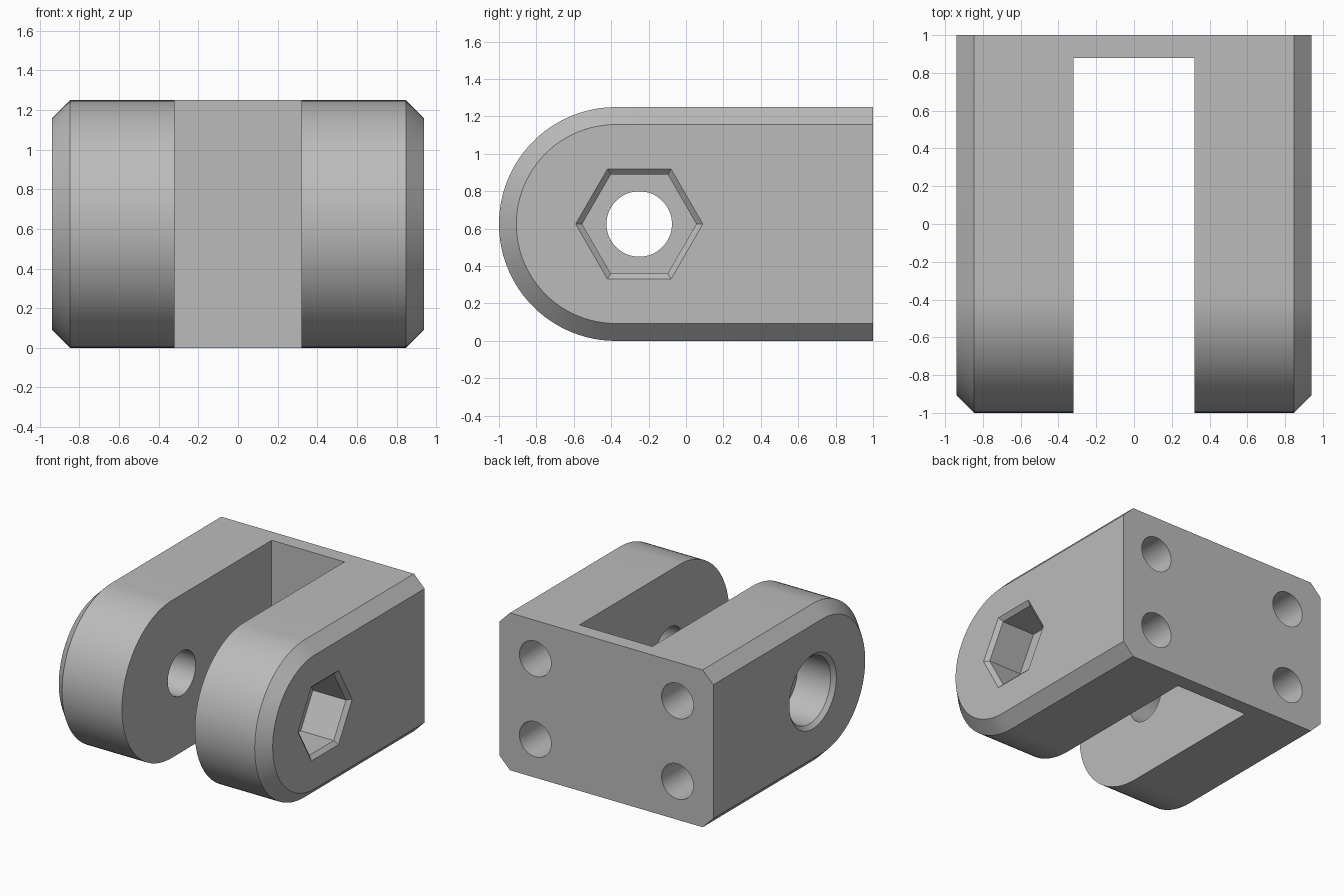
import bpy
import bmesh
from math import cos, sin, pi, radians
from mathutils import Matrix

HALF_W, HEIGHT, CHAMFER = 0.94, 1.25, 0.093
MID_Z, PIN_Y = HEIGHT / 2, -0.25
SLOT_X, SLOT_BACK = 0.32, 0.88

cube = bpy.data.objects.get("Cube")
if cube:
    bpy.data.objects.remove(cube, do_unlink=True)

grey = bpy.data.materials.new("grey")
grey.use_nodes = True
colour = (0.5, 0.5, 0.5, 1)
grey.diffuse_color = colour
grey.node_tree.nodes["Principled BSDF"].inputs["Base Color"].default_value = colour


def loft(name, loops):
    """Join matching closed loops into a capped solid."""
    bm = bmesh.new()
    rings = [[bm.verts.new(p) for p in loop] for loop in loops]
    n = len(rings[0])
    for a, b in zip(rings, rings[1:]):
        for i in range(n):
            j = (i + 1) % n
            bm.faces.new((a[i], a[j], b[j], b[i]))
    bm.faces.new(rings[0][::-1])
    bm.faces.new(rings[-1])
    bmesh.ops.recalc_face_normals(bm, faces=bm.faces)
    mesh = bpy.data.meshes.new(name)
    bm.to_mesh(mesh)
    bm.free()
    mesh.materials.append(grey)
    obj = bpy.data.objects.new(name, mesh)
    bpy.context.collection.objects.link(obj)
    return obj


def body_loop(x, r, steps=48):
    """Side outline: rounded front, square back."""
    pts = [(x, 1, MID_Z + r)]
    for i in range(steps + 1):
        a = pi / 2 + pi * i / steps
        pts.append((x, MID_Z - 1 + r * cos(a), MID_Z + r * sin(a)))
    return pts + [(x, 1, MID_Z - r)]


def bore(name, sides, stations, matrix):
    """Cutter turned about local x from (x, radius) stations."""
    loops = [[matrix @ Matrix.Rotation(2 * pi * i / sides, 4, 'X').to_3x3()
              .to_4x4() @ Matrix.Translation((x, r, 0)).to_translation()
              for i in range(sides)] for x, r in stations]
    return loft(name, loops)


# Clevis body with chamfered outer edges
full, small = MID_Z, MID_Z - CHAMFER
shoulder = HALF_W - CHAMFER
body = loft("clevis_body", [body_loop(x, r) for x, r in (
    (-HALF_W, small), (-shoulder, full), (shoulder, full), (HALF_W, small))])

# Slot between the two arms
slot = [[(x, y, z) for x, y in ((-SLOT_X, -1.2), (SLOT_X, -1.2),
                                (SLOT_X, SLOT_BACK), (-SLOT_X, SLOT_BACK))]
        for z in (-0.2, HEIGHT + 0.2)]
cutters = [loft("slot_cutter", slot)]

# Pin hole, hexagonal nut pocket on the left, round counterbore on the right
pin = Matrix.Translation((0, PIN_Y, MID_Z))
cutters.append(bore("pin_cutter", 64, ((-1, 0.175), (1, 0.175)), pin))


def pocket_stations(side, inner, outer):
    grow = outer - inner
    return [(side * x, r) for x, r in (
        (HALF_W - 0.32, inner), (HALF_W - 0.03, inner),
        (HALF_W, outer), (HALF_W + 0.03, outer + grow))]


cutters.append(bore("nut_pocket_cutter", 6, pocket_stations(1, 0.305, 0.34), pin))
cutters.append(bore("counterbore_cutter", 64, pocket_stations(-1, 0.265, 0.295), pin))

# Four mounting holes in the back
for x in (-0.625, 0.625):
    for z in (-0.32, 0.32):
        place = Matrix.Translation((x, 0, MID_Z + z)) @ Matrix.Rotation(pi / 2, 4, 'Z')
        cutters.append(bore("mount_cutter", 40, ((0.5, 0.14), (1.1, 0.14)), place))

# Cut everything, then drop the cutters
for c in cutters:
    mod = body.modifiers.new(c.name, 'BOOLEAN')
    mod.operation, mod.solver, mod.object = 'DIFFERENCE', 'EXACT', c
bpy.context.view_layer.update()
evaluated = body.evaluated_get(bpy.context.evaluated_depsgraph_get())
result = bpy.data.meshes.new_from_object(evaluated)
body.modifiers.clear()
body.data = result
for c in cutters:
    bpy.data.objects.remove(c, do_unlink=True)

# Smooth curved walls, keep edges sharp
bpy.ops.object.select_all(action='DESELECT')
body.select_set(True)
bpy.context.view_layer.objects.active = body
bpy.ops.object.shade_smooth_by_angle(angle=radians(25))
